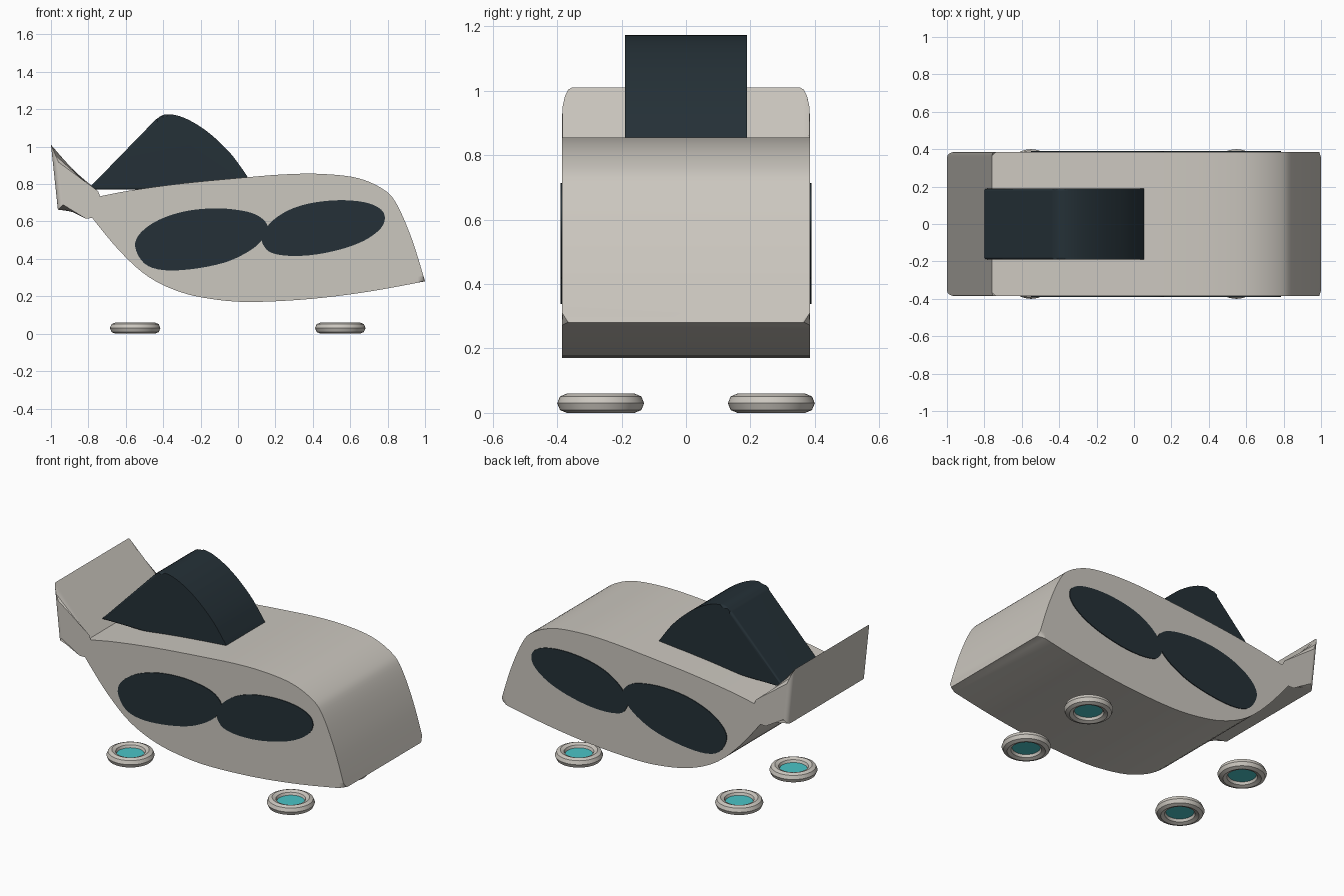
import bpy, bmesh, math
from mathutils import Vector

cube = bpy.data.objects.get("Cube")
if cube:
    bpy.data.objects.remove(cube, do_unlink=True)


def material(name, rgb):
    m = bpy.data.materials.new(name)
    m.use_nodes = True
    m.diffuse_color = (*rgb, 1)
    bsdf = next(n for n in m.node_tree.nodes if n.type == 'BSDF_PRINCIPLED')
    bsdf.inputs["Base Color"].default_value = (*rgb, 1)
    return m


shell = material("warm grey shell", (0.60, 0.57, 0.52))
glass = material("dark glass", (0.018, 0.030, 0.038))
glow = material("teal glow", (0.07, 0.55, 0.57))


def spline(pts, closed=False, steps=5):
    """Smooth curve through the given points."""
    p = [Vector(q) for q in pts]
    n = len(p)
    pick = (lambda i: p[i % n]) if closed else (lambda i: p[max(0, min(n - 1, i))])
    out = []
    for i in range(n if closed else n - 1):
        a, b, c, d = (pick(i + k) for k in (-1, 0, 1, 2))
        for s in range(steps):
            t = s / steps
            out.append(0.5 * (2 * b + (c - a) * t + (2 * a - 5 * b + 4 * c - d) * t * t
                              + (3 * b - a - 3 * c + d) * t ** 3))
    return out if closed else out + [p[-1]]


def finish(name, bm, mat):
    bmesh.ops.recalc_face_normals(bm, faces=bm.faces)
    mesh = bpy.data.meshes.new(name)
    bm.to_mesh(mesh)
    bm.free()
    obj = bpy.data.objects.new(name, mesh)
    bpy.context.collection.objects.link(obj)
    mesh.materials.append(mat)
    bpy.ops.object.select_all(action='DESELECT')
    obj.select_set(True)
    bpy.context.view_layer.objects.active = obj
    bpy.ops.object.shade_smooth_by_angle(angle=math.radians(30))
    return obj


def prism(name, outline, y0, y1, mat, bevel=0):
    """Extrude a side profile across the width and round its two rims."""
    bm = bmesh.new()
    near, far = ([bm.verts.new((x, y, z)) for x, z in outline] for y in (y0, y1))
    caps = [bm.faces.new(near), bm.faces.new(far[::-1])]
    n = len(outline)
    for i in range(n):
        j = (i + 1) % n
        bm.faces.new((near[i], far[i], far[j], near[j]))
    if bevel:
        rims = list({e for f in caps for e in f.edges})
        bmesh.ops.bevel(bm, geom=rims, offset=bevel, segments=4, profile=0.5,
                        affect='EDGES', clamp_overlap=False)
    obj = finish(name, bm, mat)
    if bevel:
        wn = obj.modifiers.new("flat sides", 'WEIGHTED_NORMAL')
        wn.keep_sharp = True
    return obj


# Hull with its flared tail
roof = spline([(-0.76, 0.73), (-0.58, 0.765), (-0.3, 0.803), (0, 0.832), (0.25, 0.852),
               (0.45, 0.854), (0.64, 0.832), (0.78, 0.77), (0.85, 0.69), (0.93, 0.505),
               (1.0, 0.28)])
belly = spline([(1.0, 0.28), (0.7, 0.225), (0.4, 0.187), (0.1, 0.17), (-0.1, 0.18),
                (-0.3, 0.22), (-0.48, 0.305), (-0.64, 0.45), (-0.8, 0.645)])
prism("hull", [(-1.0, 1.01)] + roof + belly[1:] + [(-0.963, 0.663)],
      -0.385, 0.385, shell, 0.03)

# Canopy on the roof
crest = spline([(-0.44, 1.145), (-0.385, 1.173), (-0.29, 1.155), (-0.17, 1.085),
                (-0.05, 0.975), (0.03, 0.87), (0.075, 0.80)])
prism("canopy", [(-0.805, 0.77)] + crest + [(0.075, 0.77)], -0.19, 0.19, glass, 0.014)

# Pairs of side windows
windows = {
    "rear_window": [(-0.55, 0.465), (-0.52, 0.54), (-0.42, 0.61), (-0.27, 0.657), (-0.1, 0.67),
                    (0.05, 0.652), (0.13, 0.615), (0.16, 0.56), (0.12, 0.49), (0.04, 0.43),
                    (-0.08, 0.378), (-0.25, 0.345), (-0.4, 0.34), (-0.5, 0.375)],
    "front_window": [(0.13, 0.51), (0.17, 0.59), (0.27, 0.66), (0.4, 0.7), (0.56, 0.714),
                     (0.7, 0.697), (0.777, 0.65), (0.775, 0.58), (0.7, 0.512), (0.58, 0.46),
                     (0.42, 0.424), (0.28, 0.416), (0.18, 0.432), (0.14, 0.467)],
}
for name, pts in windows.items():
    for side, s in (("left", -1), ("right", 1)):
        label = "right" if s < 0 else "left"
        prism(f"{name}_{'near' if s < 0 else 'far'}", spline(pts, True, 4),
              s * 0.382, s * 0.39, glass)

# Four hover rings, each with a glowing disc
for end, x in (("front", 0.547), ("rear", -0.55)):
    for side, y in (("near", -0.265), ("far", 0.265)):
        bpy.ops.mesh.primitive_torus_add(major_segments=48, minor_segments=8, location=(x, y, 0.03),
                                         major_radius=0.105, minor_radius=0.03)
        ring = bpy.context.object
        ring.name = f"{end}_{side}_hover_ring"
        ring.data.materials.append(shell)
        bpy.ops.object.shade_smooth_by_angle(angle=math.radians(30))
        bm = bmesh.new()
        bmesh.ops.create_cone(bm, cap_ends=True, segments=48, radius1=0.085, radius2=0.085, depth=0.012)
        disc = finish(f"{end}_{side}_hover_disc", bm, glow)
        disc.location = (x, y, 0.03)
